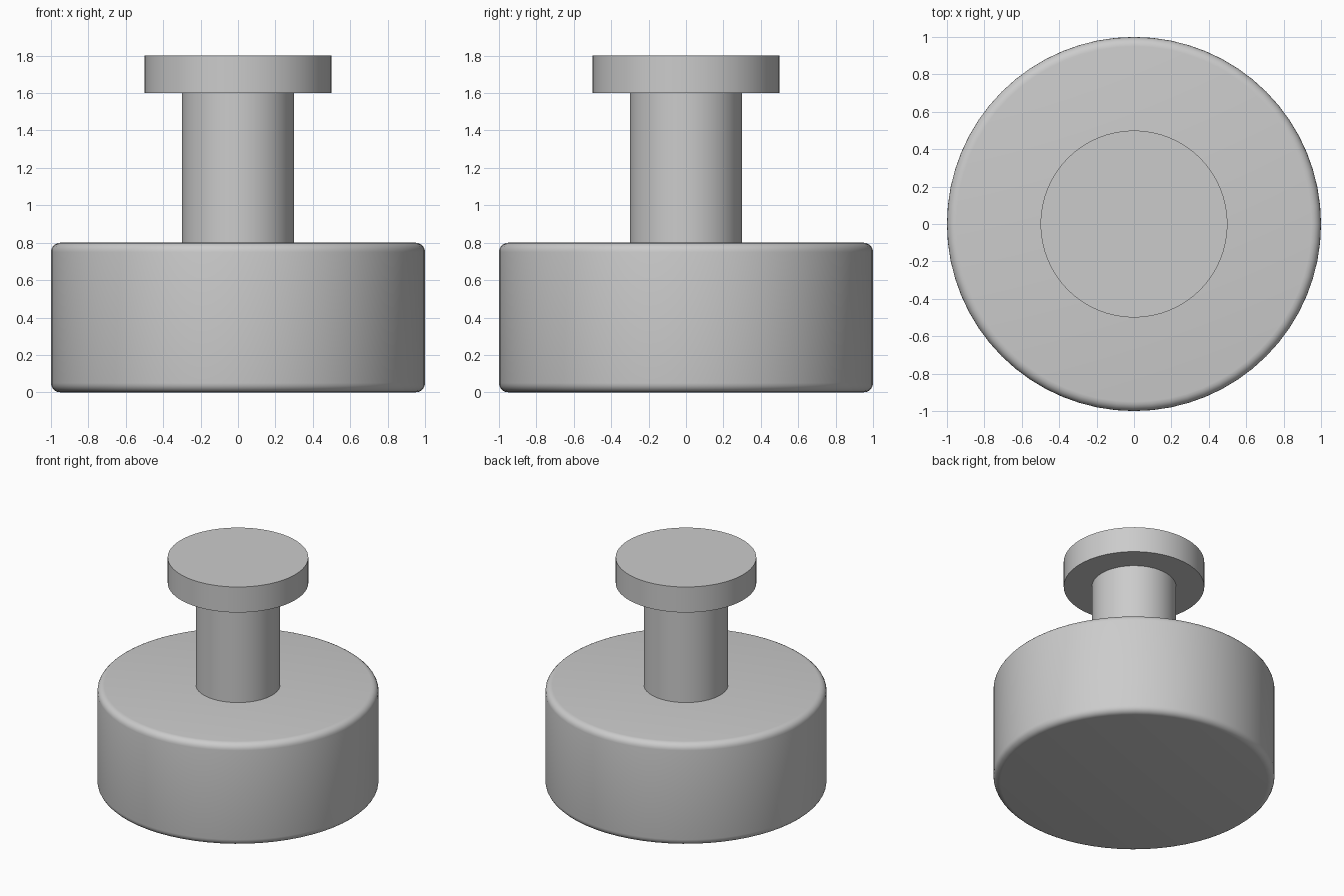
import bpy
import math

cube = bpy.data.objects.get("Cube")
if cube:
    bpy.data.objects.remove(cube, do_unlink=True)

# Single grey finish
GREY = (0.6, 0.6, 0.6, 1.0)
grey = bpy.data.materials.new("plain grey")
grey.use_nodes = True
grey.diffuse_color = GREY
grey.node_tree.nodes["Principled BSDF"].inputs["Base Color"].default_value = GREY


def disc(name, radius, bottom, top, bevel=0.0):
    """Upright cylinder between two heights, with optionally rounded rims."""
    bpy.ops.mesh.primitive_cylinder_add(
        vertices=64, radius=radius, depth=top - bottom,
        location=(0, 0, (bottom + top) / 2))
    obj = bpy.context.object
    obj.name = obj.data.name = name
    obj.data.materials.append(grey)
    if bevel:
        mod = obj.modifiers.new("rounded rims", 'BEVEL')
        mod.width = bevel
        mod.segments = 5
        mod.limit_method = 'ANGLE'
        mod.angle_limit = math.radians(40)
        bpy.ops.object.modifier_apply(modifier=mod.name)
    bpy.ops.object.shade_smooth_by_angle(angle=math.radians(35))
    return obj


# Wide base with softened rims, narrow stem, flat cap
disc("base", 1.0, 0.0, 0.8, bevel=0.05)
disc("stem", 0.3, 0.8, 1.6)
disc("cap", 0.5, 1.6, 1.8)
